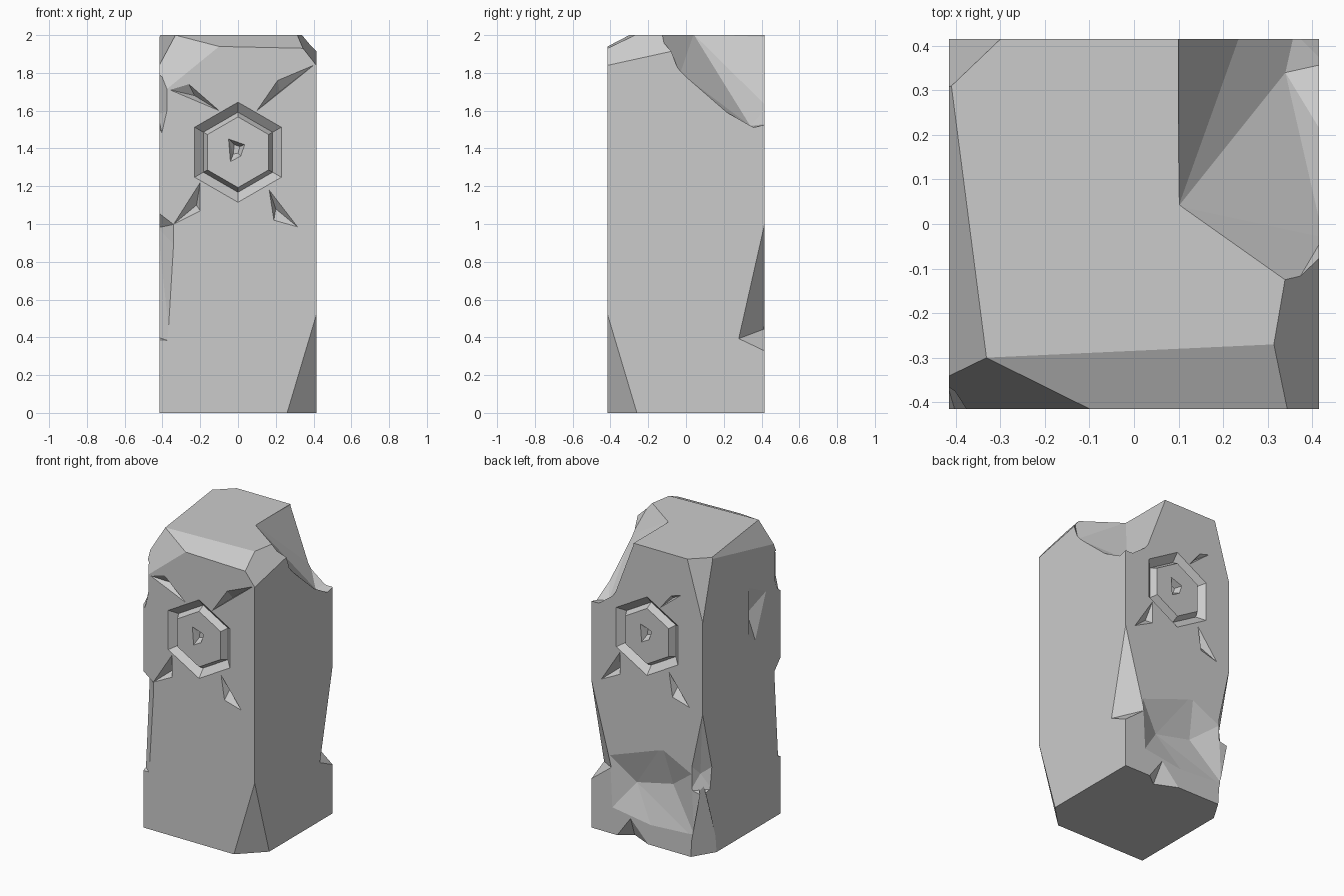
import bpy, bmesh, math
from mathutils import Vector, Matrix

if "Cube" in bpy.data.objects:
    bpy.data.objects.remove(bpy.data.objects["Cube"])

H = 0.415            # half width of the block
CENTRE = Vector((0, 0, 1))


def to_object(bm, name):
    bmesh.ops.recalc_face_normals(bm, faces=bm.faces)
    mesh = bpy.data.meshes.new(name)
    bm.to_mesh(mesh)
    bm.free()
    ob = bpy.data.objects.new(name, mesh)
    bpy.context.collection.objects.link(ob)
    return ob


def slice_off(bm, a, b, c):
    """Cut away everything beyond the plane through three points."""
    a, b, c = Vector(a), Vector(b), Vector(c)
    n = (b - a).cross(c - a).normalized()
    if n.dot(a - CENTRE) < 0:
        n = -n
    cut = bmesh.ops.bisect_plane(bm, geom=bm.verts[:] + bm.edges[:] + bm.faces[:],
                                 plane_co=a, plane_no=n, clear_outer=True)
    edges = [e for e in cut["geom_cut"] if isinstance(e, bmesh.types.BMEdge)]
    if edges:
        bmesh.ops.contextual_create(bm, geom=edges)


def carve(cutter):
    cutter.hide_render = True
    mod = stone.modifiers.new("carve", 'BOOLEAN')
    mod.operation, mod.solver, mod.object = 'DIFFERENCE', 'EXACT', cutter
    bpy.context.view_layer.objects.active = stone
    bpy.ops.object.modifier_apply(modifier=mod.name)
    bpy.data.objects.remove(cutter)


def chip(points):
    """Knock out the convex hull of some points."""
    bm = bmesh.new()
    for p in points:
        bm.verts.new(p)
    res = bmesh.ops.convex_hull(bm, input=bm.verts[:])
    junk = [v for v in res["geom_interior"] if isinstance(v, bmesh.types.BMVert)]
    bmesh.ops.delete(bm, geom=junk, context='VERTS')
    carve(to_object(bm, "chip_cutter"))


def face_pit(outline, floor, turn, lift):
    """Pit on the front (or, turned, back) face: x,z outline and x,z,depth floor."""
    pts = [(x, y, z) for x, z in outline for y in (-H, -H - 0.03)]
    pts += [(x, -H + d, z) for x, z, d in floor]
    m = Matrix.Translation((0, 0, lift)) @ Matrix.Rotation(turn, 4, 'Z')
    chip([m @ Vector(p) for p in pts])


def hex_groove(turn, lift):
    """V-shaped six-sided ring groove."""
    section = [(0.265, 0), (0.212, 0.045), (0.187, 0), (0.187, -0.03), (0.265, -0.03)]
    m = Matrix.Translation((0, 0, lift)) @ Matrix.Rotation(turn, 4, 'Z')
    bm = bmesh.new()
    rings = []
    for i in range(6):
        a = math.radians(90 + 60 * i)
        rings.append([bm.verts.new(m @ Vector((r * math.cos(a), -H + d, 1.38 + r * math.sin(a))))
                      for r, d in section])
    for i in range(6):
        p, q = rings[i], rings[(i + 1) % 6]
        for j in range(5):
            k = (j + 1) % 5
            bm.faces.new((p[j], p[k], q[k], q[j]))
    carve(to_object(bm, "groove_cutter"))


# Stone block with flat broken edges
bm = bmesh.new()
bmesh.ops.create_cube(bm, size=1, matrix=Matrix.Translation(CENTRE) @ Matrix.Diagonal((2 * H, 2 * H, 2, 1)))
for tri in [
    ((-.33, -.30, 2), (.32, -.27, 2), (-.10, -H, 1.94)),          # top front slope
    ((-.33, -.31, 1.98), (-.10, -H, 1.94), (-.37, -H, 1.72)),     # top front left
    ((-.41, .31, 2), (-.33, -.31, 2), (-H, -.18, 1.88)),          # top left
    ((.32, -.35, 1.975), (H, -.05, 1.92), (H, -H, 1.84)),         # top front right
    ((-.30, H, 2), (-.41, .31, 2), (-H, H, 1.6)),                 # top back left
    ((.26, -H, 0), (H, -.26, 0), (H, -H, .52)),                   # bottom front right
]:
    slice_off(bm, *tri)
stone = to_object(bm, "stone_pillar")

# Large break at the back right shoulder, ending on a ledge
chip([(.10, .43, 1.99), (.10, .04, 2.005), (.36, -.14, 2.0), (.425, -.03, 1.80), (.425, .20, 1.60),
      (.30, .34, 1.60), (.24, .43, 1.62), (.34, .34, 1.52), (.43, .36, 1.51), (.36, .43, 1.53),
      (.5, .5, 1.55), (.5, .5, 2.1), (.1, .5, 2.1), (.5, -.1, 2.1)])
# Worn back right edge
chip([(.42, .43, 1.08), (.425, .34, .70), (.425, .32, .58), (.425, .27, .39), (.43, .43, .31),
      (.33, .43, .68), (.25, .43, .45), (.5, .5, 1.05), (.5, .5, .3)])
# Broken band along the lower back
chip([(.30, .425, .55), (.05, .425, .62), (-.12, .425, .70), (-.36, .425, .58), (.12, .35, .36),
      (-.15, .35, .42), (.28, .425, .15), (-.05, .425, .10), (-.38, .425, .12), (0, .5, .35)])
chip([(.25, .425, -.02), (-.05, .425, -.02), (.14, .34, -.02), (.12, .425, .16), (.12, .46, -.02)])
# Worn back left edge
chip([(-.415, .42, 1.0), (-.425, .31, .60), (-.33, .425, .62), (-.36, .36, .55), (-.425, .33, .45),
      (-.33, .425, .45), (-.5, .5, .95), (-.5, .5, .40)])
chip([(-.38, .38, .55), (-.425, .25, -.01), (-.32, .425, -.01), (-.5, .5, .5), (-.5, .5, -.01)])
# Worn front left edge, above and below the middle
chip([(-.37, -.425, 1.75), (-.425, -.34, 1.8), (-.37, -.425, 1.60), (-.425, -.34, 1.58),
      (-.40, -.425, 1.47), (-.5, -.5, 1.8), (-.5, -.5, 1.57)])
chip([(-.415, -.42, 1.06), (-.33, -.425, 1.0), (-.425, -.34, .98), (-.33, -.425, .88),
      (-.36, -.425, .38), (-.425, -.38, .40), (-.5, -.5, 1.05), (-.5, -.5, .35)])
# Gouge in the left side
chip([(-.425, -.07, 1.69), (-.425, -.07, 1.29), (-.425, -.15, 1.23), (-.425, -.29, 1.58),
      (-.37, -.12, 1.45), (-.46, -.15, 1.45)])

# Carved sun on the front and back
for turn, lift in ((0, 0), (math.pi, 0.02)):
    hex_groove(turn, lift)
    face_pit([(-.05, 1.45), (.035, 1.42), (.015, 1.36), (-.04, 1.33)],
             [(-.02, 1.42, .04), (.01, 1.41, .04), (0, 1.375, .04), (-.025, 1.37, .04)], turn, lift)
    for outline, floor in [
        ([(.10, 1.60), (.21, 1.76), (.40, 1.84)], (.22, 1.70, .045)),
        ([(-.10, 1.60), (-.26, 1.74), (-.36, 1.71)], (-.23, 1.68, .045)),
        ([(-.20, 1.22), (-.20, 1.07), (-.34, 1.0)], (-.22, 1.10, .045)),
        ([(.165, 1.18), (.19, 1.02), (.315, .985)], (.20, 1.08, .045)),
    ]:
        if turn and outline[0][0] < 0 and outline[0][1] > 1.5:
            continue     # lost in the shoulder break
        if turn and outline[2][1] > 1.8:
            outline = [(.10, 1.60), (.18, 1.70), (.25, 1.72)]
            floor = (.17, 1.67, .04)
        face_pit(outline, [floor], turn, lift)
